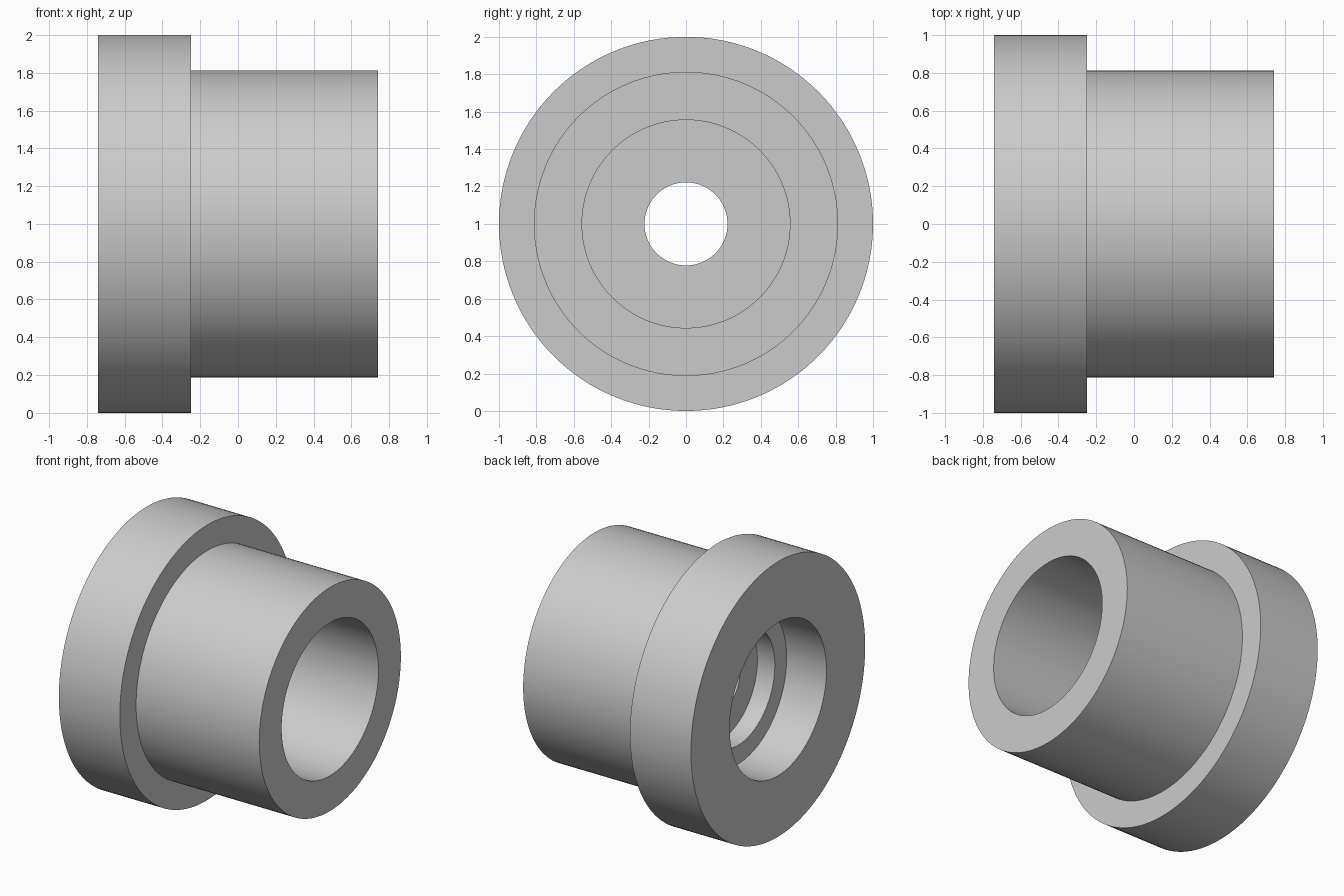
import bpy, bmesh, math
from mathutils import Vector

cube = bpy.data.objects.get("Cube")
if cube:
    bpy.data.objects.remove(cube, do_unlink=True)

SEGMENTS = 128

grey = bpy.data.materials.new("plain grey")
grey.use_nodes = True
colour = (0.6, 0.6, 0.6, 1)
grey.diffuse_color = colour
grey.node_tree.nodes["Principled BSDF"].inputs["Base Color"].default_value = colour

# Half section as (x, radius): outer shell, then the stepped bore
section = [
    (-0.74, 1.0), (-0.25, 1.0),        # flange
    (-0.25, 0.813), (0.74, 0.813),     # sleeve
    (0.74, 0.556), (-0.15, 0.556),     # deep bore
    (-0.15, 0.222), (-0.28, 0.222),    # through hole
    (-0.28, 0.42), (-0.42, 0.42),      # middle step
    (-0.42, 0.556), (-0.74, 0.556),    # flange recess
]

# Revolve the closed section around the x axis
bm = bmesh.new()
verts = [bm.verts.new((x, 0, r)) for x, r in section]
edges = [bm.edges.new((v, verts[(i + 1) % len(verts)])) for i, v in enumerate(verts)]
bmesh.ops.spin(bm, geom=verts + edges, cent=Vector(), axis=Vector((1, 0, 0)),
               angle=math.tau, steps=SEGMENTS, use_merge=True)
bmesh.ops.remove_doubles(bm, verts=bm.verts, dist=0.0001)
bmesh.ops.recalc_face_normals(bm, faces=bm.faces)
mesh = bpy.data.meshes.new("flanged_bushing")
bm.to_mesh(mesh)
bm.free()

bushing = bpy.data.objects.new("flanged_bushing", mesh)
bushing.location.z = 1
mesh.materials.append(grey)
bpy.context.collection.objects.link(bushing)

# Smooth round walls, crisp rims
bpy.context.view_layer.objects.active = bushing
bushing.select_set(True)
bpy.ops.object.shade_smooth_by_angle(angle=math.radians(30))
